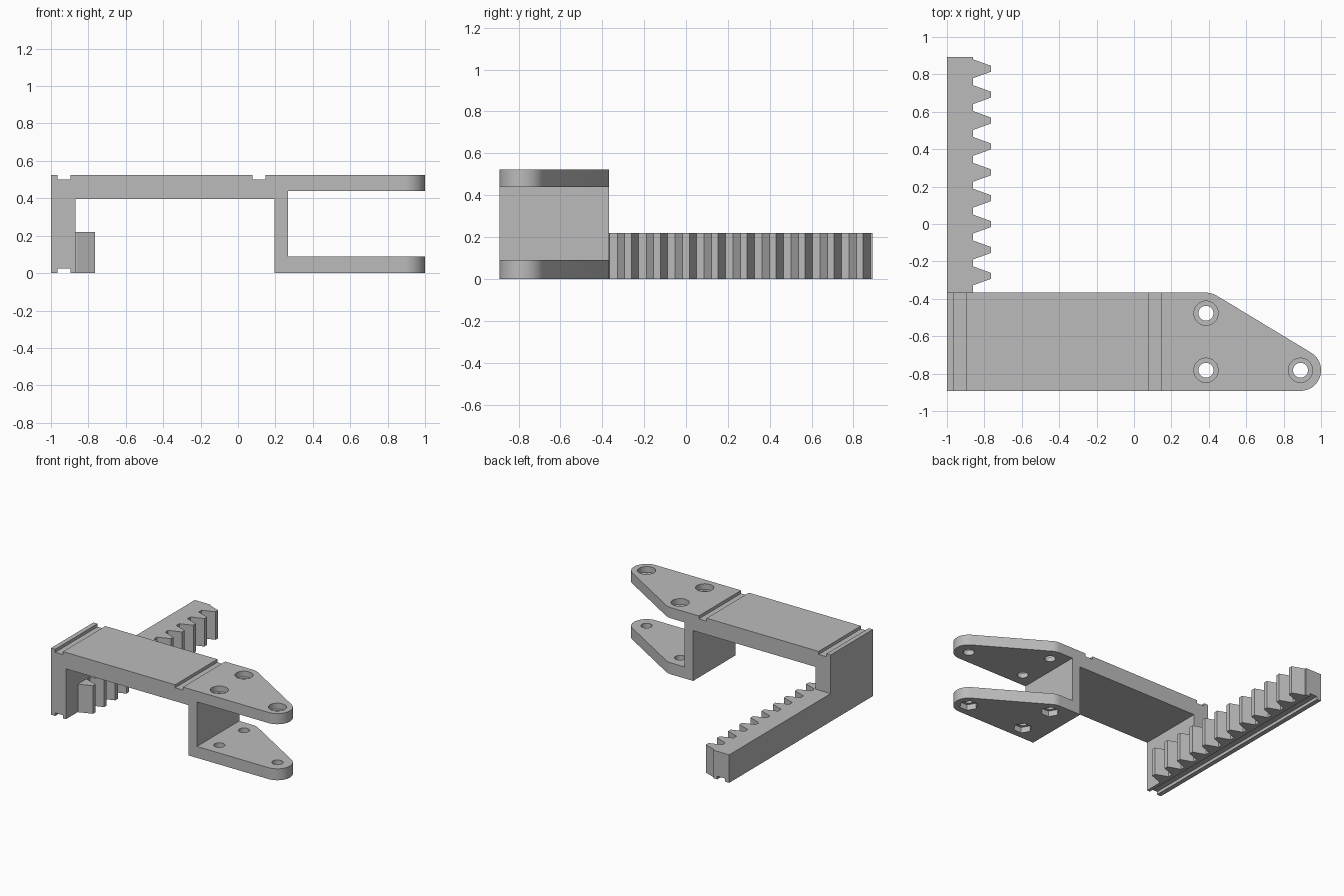
import bpy
import bmesh
from math import atan2, cos, sin, radians, pi

old = bpy.data.objects.get("Cube")
if old:
    bpy.data.objects.remove(old, do_unlink=True)

grey = bpy.data.materials.new("plain grey")
grey.use_nodes = True
grey.diffuse_color = (0.5, 0.5, 0.5, 1)
grey.node_tree.nodes["Principled BSDF"].inputs["Base Color"].default_value = (0.5, 0.5, 0.5, 1)

FRONT, BACK, TOP = -0.892, 0.892, 0.524
ARM_BACK = -0.367
LEFT = -1.0


def prism(name, points, start, end, axis="z"):
    """Extrude an outline along z (points are x, y) or along y (points are x, z)."""
    bm = bmesh.new()
    place = (lambda a, b, t: (a, b, t)) if axis == "z" else (lambda a, b, t: (a, t, b))
    low = [bm.verts.new(place(a, b, start)) for a, b in points]
    high = [bm.verts.new(place(a, b, end)) for a, b in points]
    bm.faces.new(low)
    bm.faces.new(high)
    for i in range(len(points)):
        j = (i + 1) % len(points)
        bm.faces.new((low[i], low[j], high[j], high[i]))
    bmesh.ops.recalc_face_normals(bm, faces=bm.faces)
    mesh = bpy.data.meshes.new(name)
    bm.to_mesh(mesh)
    bm.free()
    mesh.materials.append(grey)
    obj = bpy.data.objects.new(name, mesh)
    bpy.context.collection.objects.link(obj)
    return obj


def rect(a0, a1, b0, b1):
    return [(a0, b0), (a1, b0), (a1, b1), (a0, b1)]


def arc(cx, cy, r, start, end, steps):
    return [(cx + r * cos(start + (end - start) * i / steps),
             cy + r * sin(start + (end - start) * i / steps)) for i in range(steps + 1)]


def combine(obj, tool, operation):
    """Apply a boolean and discard the tool."""
    bpy.context.view_layer.objects.active = obj
    mod = obj.modifiers.new("boolean", "BOOLEAN")
    mod.operation, mod.solver, mod.object = operation, "EXACT", tool
    bpy.ops.object.modifier_apply(modifier=mod.name)
    bpy.data.objects.remove(tool, do_unlink=True)


# Side profile: column, beam, web and two-pronged fork
profile = [(LEFT, 0), (-0.87, 0), (-0.87, 0.395), (0.195, 0.395), (0.195, 0),
           (1.1, 0), (1.1, 0.09), (0.268, 0.09), (0.268, 0.44), (1.1, 0.44),
           (1.1, TOP), (LEFT, TOP)]
bracket = prism("fork_bracket", profile, FRONT, ARM_BACK, "y")

# Plan outline: the fork tapers round its bolt positions to a rounded tip
R = 0.11
TIP, REAR, NEAR = (0.89, FRONT + R), (0.385, ARM_BACK - R), (0.385, FRONT + R)
slant = atan2(TIP[0] - REAR[0], REAR[1] - TIP[1])
plan = ([(LEFT - 0.1, FRONT)] + arc(*TIP, R, -pi / 2, slant, 28)
        + arc(*REAR, R, slant, pi / 2, 8) + [(LEFT - 0.1, ARM_BACK)])
combine(bracket, prism("plan_cutter", plan, -0.1, 0.7), "INTERSECT")

# Rack: straight bar with evenly spaced tapered teeth
PITCH, ROOT, CREST = 0.1384, -0.862, -0.765
outline = [(LEFT, BACK), (LEFT, FRONT + 0.147), (ROOT, FRONT + 0.147)]
for i in range(12):
    y = 0.83 - PITCH * (11 - i)
    outline += [(ROOT, y - 0.051), (CREST, y - 0.016), (CREST, y + 0.016), (ROOT, y + 0.051)]
outline.append((ROOT, BACK))
combine(bracket, prism("rack", outline, 0, 0.22), "UNION")

# Shallow grooves across the beam top and along the rack underside
for x in (-0.93, 0.112):
    combine(bracket, prism("top_groove", rect(x - 0.034, x + 0.034, TOP - 0.024, 0.6),
                           -1, 0, "y"), "DIFFERENCE")
combine(bracket, prism("bottom_groove", rect(-0.964, -0.896, -0.1, 0.024), -1, 1, "y"), "DIFFERENCE")

# Bolt holes with round head recesses above and hexagonal nut pockets below
for x, y in (TIP, REAR, NEAR):
    for radius, sides, low, high in ((0.04, 32, -0.1, 0.7), (0.065, 32, TOP - 0.045, 0.7),
                                     (0.068, 6, -0.1, 0.045)):
        ring = arc(x, y, radius, 0, 2 * pi, sides)[:-1]
        combine(bracket, prism("hole_cutter", ring, low, high), "DIFFERENCE")

bpy.ops.object.select_all(action="DESELECT")
bracket.select_set(True)
bpy.context.view_layer.objects.active = bracket
bpy.ops.object.shade_smooth_by_angle(angle=radians(30))
